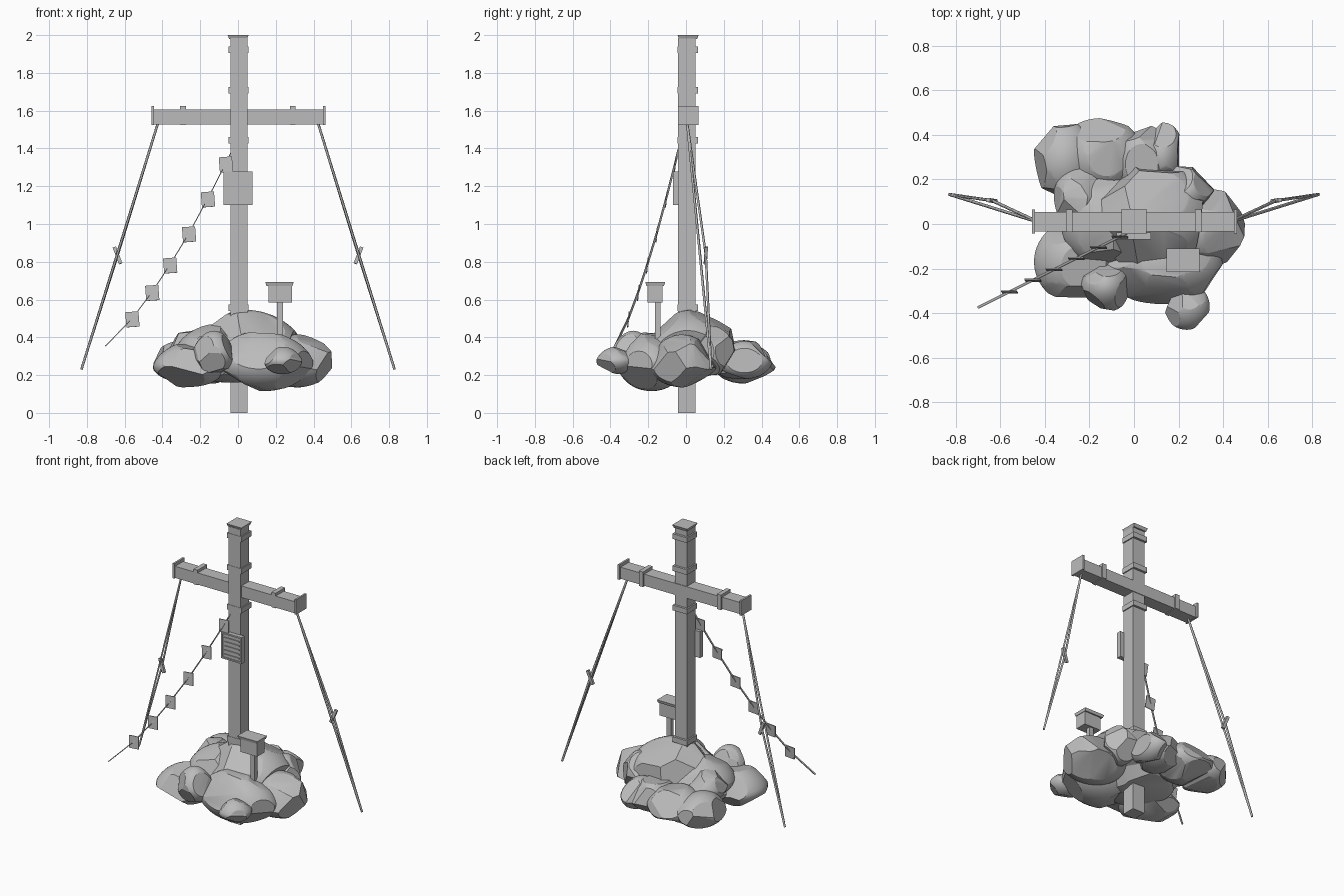
import bpy, bmesh, math, random
from mathutils import Vector, Matrix

random.seed(11)
if "Cube" in bpy.data.objects:
    bpy.data.objects.remove(bpy.data.objects["Cube"])

grey = bpy.data.materials.new("stone_grey")
grey.use_nodes = True
grey.diffuse_color = (0.5, 0.5, 0.5, 1)
grey.node_tree.nodes["Principled BSDF"].inputs["Base Color"].default_value = (0.5, 0.5, 0.5, 1)


def finish(name, bm):
    bmesh.ops.recalc_face_normals(bm, faces=bm.faces)
    mesh = bpy.data.meshes.new(name)
    bm.to_mesh(mesh)
    bm.free()
    mesh.materials.append(grey)
    obj = bpy.data.objects.new(name, mesh)
    bpy.context.collection.objects.link(obj)
    return obj


def box(name, x, y, z, flare=0.0):
    """Box from ranges; flare insets the bottom edge."""
    bm = bmesh.new()
    bmesh.ops.create_cube(bm, size=1)
    for v in bm.verts:
        inset = flare if v.co.z < 0 else 0
        for i, (lo, hi) in enumerate((x, y, z)):
            side = v.co[i] > 0
            v.co[i] = hi if side else lo
            if i < 2:
                v.co[i] += -inset if side else inset
    return finish(name, bm)


def bar(name, a, b, width, depth):
    """Box stretched between two points, its depth lying along y."""
    a, b = Vector(a), Vector(b)
    w = (b - a).normalized()
    u = Vector((0, 1, 0)).cross(w).normalized()
    v = w.cross(u)
    frame = Matrix((u * width, v * depth, b - a)).transposed().to_4x4()
    frame.translation = (a + b) / 2
    bm = bmesh.new()
    bmesh.ops.create_cube(bm, size=1, matrix=frame)
    return finish(name, bm)


def rope(name, points, radius):
    curve = bpy.data.curves.new(name, "CURVE")
    curve.dimensions = "3D"
    curve.bevel_depth = radius
    curve.bevel_resolution = 0
    curve.use_fill_caps = True
    spline = curve.splines.new("POLY")
    spline.points.add(len(points) - 1)
    for p, co in zip(spline.points, points):
        p.co = (*co, 1)
    curve.materials.append(grey)
    obj = bpy.data.objects.new(name, curve)
    bpy.context.collection.objects.link(obj)


def boulder(name, centre, radii, cuts=12):
    """Rounded stone with flat chips, narrowing upward, fitted to its radii."""
    bm = bmesh.new()
    bmesh.ops.create_icosphere(bm, subdivisions=4, radius=1)
    for i in range(cuts):
        n = Vector([random.gauss(0, 1) for _ in range(3)]).normalized()
        cut = bmesh.ops.bisect_plane(bm, geom=bm.verts[:] + bm.edges[:] + bm.faces[:],
                                     plane_co=n * random.uniform(.74, .92),
                                     plane_no=n, clear_outer=True)
        rim = [e for e in cut["geom_cut"] if isinstance(e, bmesh.types.BMEdge)]
        if rim:
            bmesh.ops.edgeloop_fill(bm, edges=rim)
    lo = [min(v.co[i] for v in bm.verts) for i in range(3)]
    hi = [max(v.co[i] for v in bm.verts) for i in range(3)]
    for v in bm.verts:
        p = [2 * (v.co[i] - lo[i]) / (hi[i] - lo[i]) - 1 for i in range(3)]
        taper = 1 - .2 * max(p[2], 0)
        v.co = Vector((centre[0] + radii[0] * p[0] * taper,
                       centre[1] + radii[1] * p[1] * taper,
                       centre[2] + radii[2] * p[2]))
    obj = finish(name, bm)
    bpy.context.view_layer.objects.active = obj
    obj.select_set(True)
    bpy.ops.object.shade_smooth_by_angle(angle=math.radians(25))
    obj.select_set(False)


# Upright post with cap and collars
box("post", (-.041, .049), (-.042, .049), (0, 1.985))
box("post_cap", (-.055, .056), (-.045, .067), (1.98, 2), .008)
for z in (.54, 1.425, 1.69, 1.905):
    box("post_collar", (-.051, .056), (-.044, .064), (z, z + .035))

# Crossbeam with end plates and collars
box("crossbeam", (-.45, .455), (-.034, .053), (1.527, 1.605))
for x in (-.457, .449):
    box("beam_end_plate", (x, x + .013), (-.042, .066), (1.525, 1.625))
for x in (-.306, .274):
    box("beam_collar", (x, x + .03), (-.036, .066), (1.523, 1.624))

# Notice board with frame and slats
box("notice_board", (-.078, .076), (-.063, -.038), (1.1, 1.277))
for z in (1.1, 1.267):
    box("board_rail", (-.078, .076), (-.07, -.058), (z, z + .01))
for x in (-.078, .066):
    box("board_stile", (x, x + .01), (-.07, -.058), (1.1, 1.277))
for i in range(5):
    z = 1.123 + i * .028
    box("board_slat", (-.056, .054), (-.069, -.058), (z, z + .01))

# Guy ropes: a straight strand and a slack strand through a tightener
for s in (-1, 1):
    top, foot = (s * .425, .007, 1.53), (s * .829, .133, .23)
    mid = (s * .637, .105, .835)
    rope("guy_rope", [top, foot], .007)
    rope("slack_rope", [top, mid, foot], .007)
    bar("rope_tightener", (s * .655, .108, .878), (s * .621, .102, .79), .019, .017)

# Bunting ribbon with square flags facing forward
line = [(-.03, 1.395), (-.065, 1.32), (-.16, 1.135), (-.26, .95), (-.36, .785),
        (-.455, .64), (-.56, .5), (-.7, .355)]
path = [Vector((x, -.04 + .5 * (x + .03), z)) for x, z in line]
for a, b in zip(path, path[1:]):
    bar("bunting_line", a, b, .005, .011)
for p in path[1:-1]:
    bar("bunting_flag", p + Vector((-.002, .004, .035)), p + Vector((.004, -.004, -.045)),
        .07, .006)

# Offering box on a stake
box("box_stake", (.207, .239), (-.165, -.135), (.3, .6))
box("offering_box", (.162, .286), (-.205, -.125), (.585, .68))
box("box_lid", (.145, .294), (-.215, -.111), (.673, .692), .005)

# Cairn of boulders
cairn = [
    ((.04, .02, .37), (.285, .24, .175)),
    ((-.12, .02, .34), (.21, .2, .13)),
    ((.3, -.02, .275), (.21, .18, .14)),
    ((.13, -.18, .27), (.27, .18, .155)),
    ((.24, -.37, .278), (.1, .105, .072)),
    ((-.26, -.17, .25), (.19, .16, .115)),
    ((-.13, -.28, .32), (.11, .11, .115)),
    ((-.25, .12, .35), (.11, .13, .09)),
    ((.24, .14, .33), (.12, .12, .13)),
    ((-.14, .31, .27), (.18, .165, .115)),
    ((-.31, .28, .28), (.14, .17, .1)),
    ((.03, .28, .28), (.13, .16, .1)),
    ((.12, .31, .28), (.085, .145, .1)),
    ((-.04, -.02, .25), (.25, .22, .09)),
]
for centre, radii in cairn:
    boulder("boulder", centre, radii)
